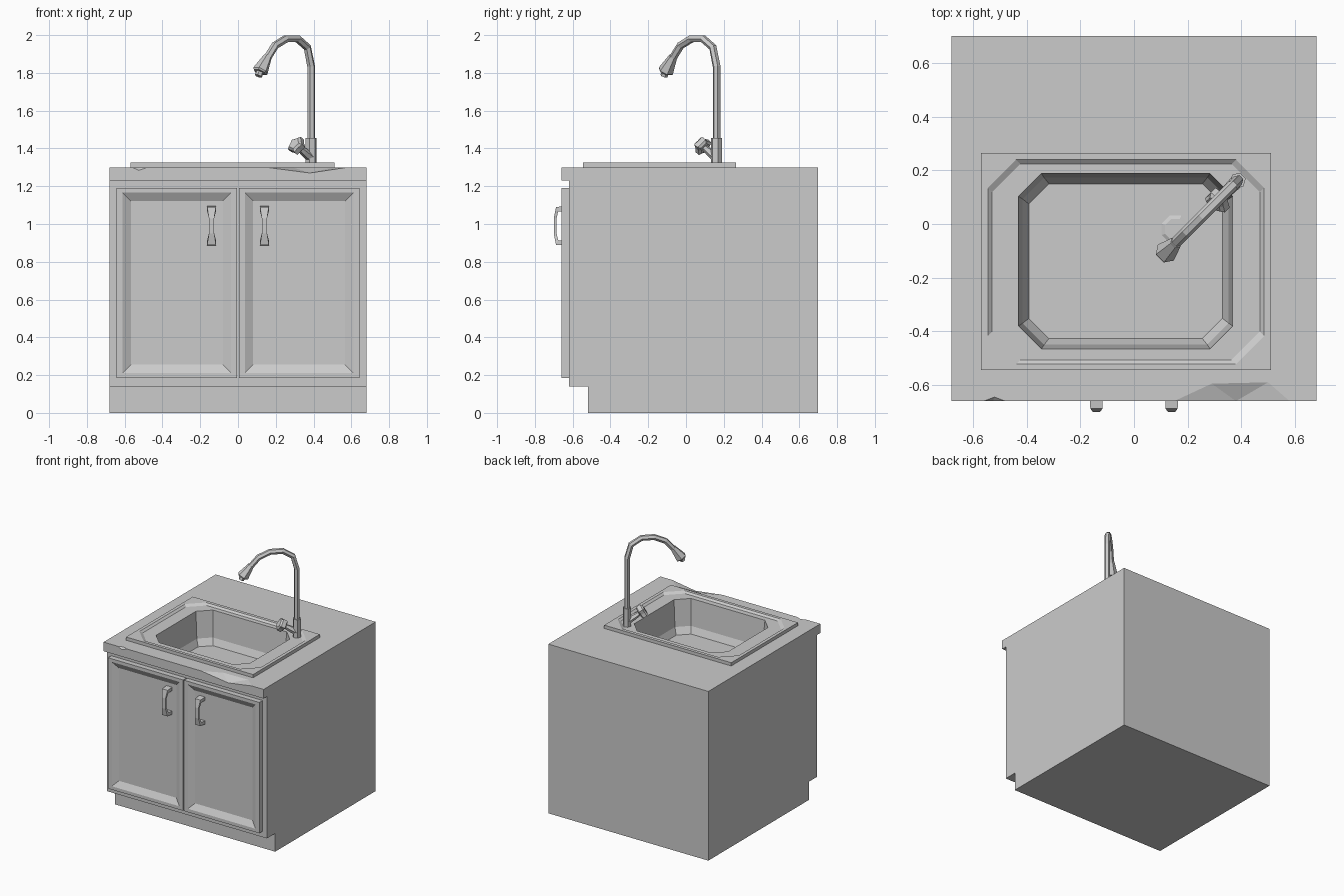
import bpy, bmesh
from math import cos, sin, tau
from mathutils import Vector

if "Cube" in bpy.data.objects:
    bpy.data.objects.remove(bpy.data.objects["Cube"])


def loft(name, rings, cap_start=True, cap_end=True):
    """Skin a list of equal-length point rings into one object."""
    bm = bmesh.new()
    vs = [[bm.verts.new(p) for p in r] for r in rings]
    n = len(rings[0])
    for a, b in zip(vs, vs[1:]):
        for i in range(n):
            j = (i + 1) % n
            bm.faces.new((a[i], a[j], b[j], b[i]))
    if cap_start:
        bm.faces.new(vs[0])
    if cap_end:
        bm.faces.new(vs[-1])
    bmesh.ops.remove_doubles(bm, verts=bm.verts, dist=1e-5)
    bmesh.ops.recalc_face_normals(bm, faces=bm.faces)
    return to_object(name, bm)


def to_object(name, bm):
    me = bpy.data.meshes.new(name)
    bm.to_mesh(me)
    bm.free()
    ob = bpy.data.objects.new(name, me)
    bpy.context.collection.objects.link(ob)
    return ob


def hull(name, points):
    bm = bmesh.new()
    for p in points:
        bm.verts.new(p)
    bmesh.ops.convex_hull(bm, input=bm.verts)
    bmesh.ops.recalc_face_normals(bm, faces=bm.faces)
    return to_object(name, bm)


def cut(ob, cutter):
    cutter.hide_render = True
    mod = ob.modifiers.new("cut", 'BOOLEAN')
    mod.object, mod.operation, mod.solver = cutter, 'DIFFERENCE', 'EXACT'
    bpy.context.view_layer.objects.active = ob
    bpy.ops.object.modifier_apply(modifier=mod.name)
    bpy.data.objects.remove(cutter)


def octagon(x0, x1, y0, y1, c, z, inset=0.0):
    """Rectangle with corners cut by c, shrunk by inset."""
    x0, x1, y0, y1 = x0 + inset, x1 - inset, y0 + inset, y1 - inset
    return [(x0 + c, y0, z), (x1 - c, y0, z), (x1, y0 + c, z), (x1, y1 - c, z),
            (x1 - c, y1, z), (x0 + c, y1, z), (x0, y1 - c, z), (x0, y0 + c, z)]


def tube(name, path, sides=6, lobe=1.0):
    """Tube through (d, z, radius) points lying in the tap's diagonal plane."""
    out, side = Vector((-1, -1, 0)).normalized(), Vector((1, -1, 0)).normalized()
    pts = [Vector((0.387, 0.162, 0)) + out * d + Vector((0, 0, z)) for d, z, r in path]
    rings = []
    for i, p in enumerate(pts):
        t = Vector()
        if i > 0:
            t += (p - pts[i - 1]).normalized()
        if i < len(pts) - 1:
            t += (pts[i + 1] - p).normalized()
        up = t.normalized().cross(side)
        rings.append([p + path[i][2] * (lobe if k % 2 else 1) *
                      (side * cos(tau * k / sides) + up * sin(tau * k / sides))
                      for k in range(sides)])
    return loft(name, rings)


# Cabinet with worktop and toe kick, extruded side profile
profile = [(-0.52, 0), (0.70, 0), (0.70, 1.30), (-0.66, 1.30),
           (-0.66, 1.23), (-0.62, 1.23), (-0.62, 0.14), (-0.52, 0.14)]
cabinet = loft("cabinet", [[(x, y, z) for y, z in profile] for x in (-0.68, 0.68)])

# Chips in the worktop's front edge
cut(cabinet, hull("chip_large", [
    (0.15, -0.66, 1.30), (0.58, -0.66, 1.30), (0.38, -0.66, 1.27),
    (0.29, -0.595, 1.30), (0.50, -0.59, 1.30), (0.38, -0.72, 1.36)]))
cut(cabinet, hull("chip_small", [
    (-0.56, -0.66, 1.30), (-0.48, -0.66, 1.30), (-0.525, -0.66, 1.284),
    (-0.52, -0.645, 1.30), (-0.52, -0.70, 1.34)]))

# Sink: raised rim, stepped ledge and octagonal basin
rim = (-0.57, 0.51, -0.545, 0.265)
ledge = (-0.545, 0.485, -0.522, 0.24)
basin = (-0.43, 0.368, -0.465, 0.188)
cut(cabinet, loft("basin_cutter", [
    octagon(*basin, 0.085, 1.40, -0.004), octagon(*basin, 0.085, 1.29, -0.004),
    octagon(*basin, 0.08, 1.11, 0.010), octagon(*basin, 0.075, 1.055, 0.034)]))
loft("sink", [
    octagon(*rim, 0, 1.30), octagon(*rim, 0, 1.325),
    octagon(*ledge, 0.105, 1.325), octagon(*ledge, 0.105, 1.312, 0.016),
    octagon(*basin, 0.085, 1.312), octagon(*basin, 0.08, 1.11, 0.015),
    octagon(*basin, 0.075, 1.06, 0.038)], cap_start=False)

# Drain
loft("drain", [[(0.155 + r * cos(tau * (k + 0.5) / 8), -0.02 + r * sin(tau * (k + 0.5) / 8), z)
                for k in range(8)] for r, z in ((0.056, 1.06), (0.042, 1.068))],
     cap_start=False)

# Tap
tube("tap_base", [(0, 1.315, 0.03), (0, 1.455, 0.03)])
tube("tap_pipe", [(0, 1.45, 0.021), (0, 1.835, 0.021), (0.028, 1.935, 0.021),
                  (0.10, 1.98, 0.021), (0.19, 1.98, 0.021), (0.27, 1.945, 0.021),
                  (0.335, 1.87, 0.021)])
tube("tap_spray_head", [(0.325, 1.885, 0.023), (0.38, 1.81, 0.042), (0.384, 1.803, 0.036)])
tube("tap_nozzle", [(0.38, 1.81, 0.02), (0.394, 1.783, 0.02)])
tube("tap_stem", [(0.0, 1.35, 0.026), (0.055, 1.383, 0.022), (0.09, 1.404, 0.016)])
tube("tap_knob", [(0.085, 1.401, 0.034), (0.093, 1.406, 0.05),
                  (0.118, 1.421, 0.05), (0.128, 1.427, 0.036)], 10, 0.74)


# Doors with recessed panels, and bowed handles
def door_ring(s, y, inset):
    x0, x1, z0, z1 = 0.004 + inset, 0.643 - inset, 0.185 + inset, 1.19 - inset
    if inset:
        z0, z1 = z0 - 0.006, z1 + 0.008
    return [(s * x0, y, z0), (s * x1, y, z0), (s * x1, y, z1), (s * x0, y, z1)]


# handle stations: outer y, outer z, inner y, inner z, half width
half = [(-0.63, 1.095, -0.63, 1.068, 0.024), (-0.688, 1.090, -0.677, 1.066, 0.023),
        (-0.70, 1.03, -0.685, 1.03, 0.014)]
stations = half + [(a, 1.98 - b, c, 1.98 - d, w) for a, b, c, d, w in reversed(half)]
for s, side in ((-1, "left"), (1, "right")):
    loft("door_" + side, [door_ring(s, -0.62, 0), door_ring(s, -0.66, 0),
                          door_ring(s, -0.66, 0.032), door_ring(s, -0.635, 0.076)])
    x = s * 0.14
    loft("handle_" + side, [[(x - w, yo, zo), (x + w, yo, zo), (x + w, yi, zi), (x - w, yi, zi)]
                            for yo, zo, yi, zi, w in stations])
